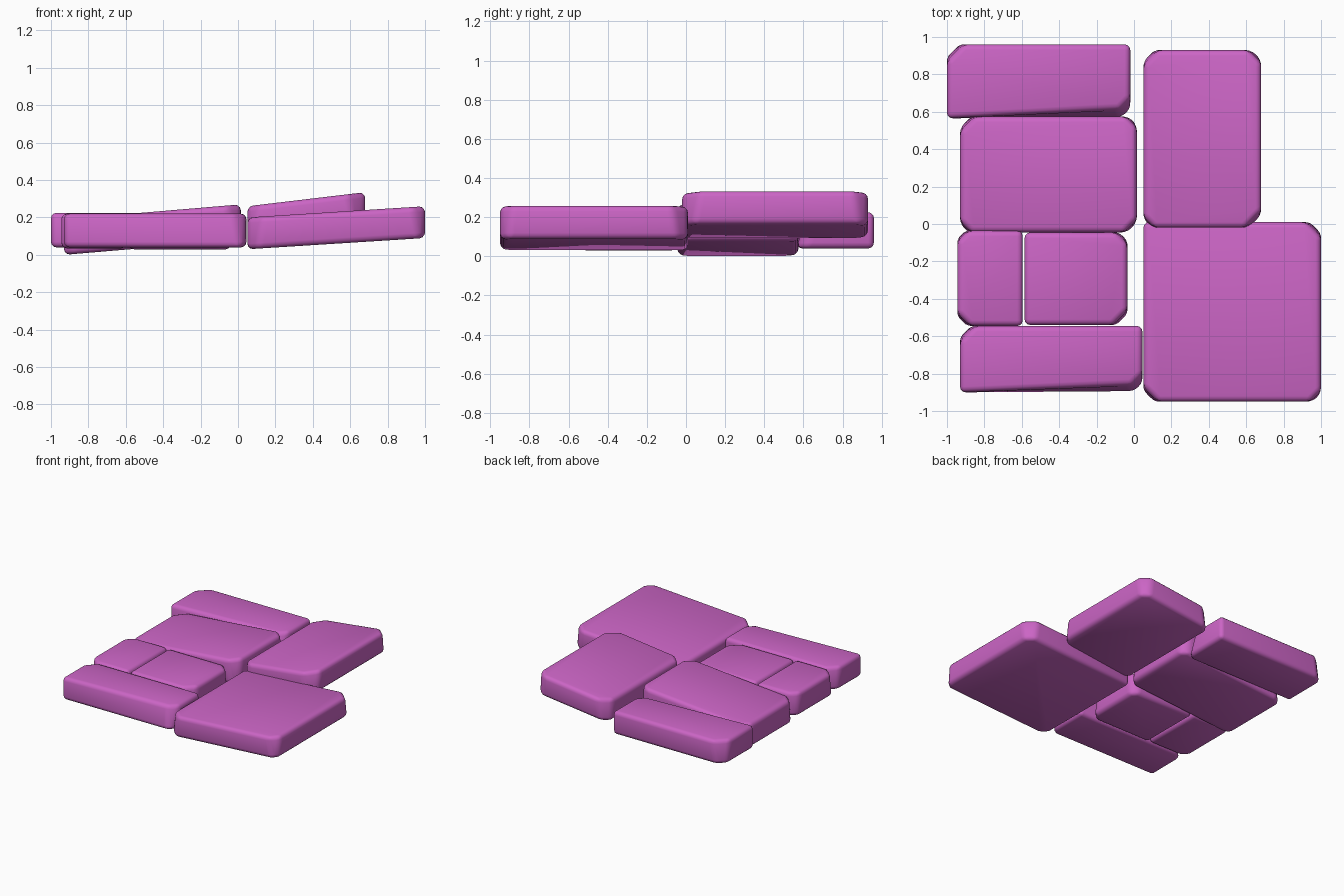
import bpy

cube = bpy.data.objects.get("Cube")
if cube:
    bpy.data.objects.remove(cube, do_unlink=True)

# Single stone colour
stone = bpy.data.materials.new("orchid_stone")
stone.use_nodes = True
colour = (0.60, 0.13, 0.56, 1.0)
stone.diffuse_color = colour
stone.node_tree.nodes["Principled BSDF"].inputs["Base Color"].default_value = colour


def ring(x0, x1, y0, y1, chops, factor, pull):
    """Outline from front-left anticlockwise, with cut corners."""
    corners = [(x0, y0, 1, 1), (x1, y0 + pull, -1, 1), (x1, y1, -1, -1), (x0, y1, 1, -1)]
    points = []
    for i, ((x, y, sx, sy), chop) in enumerate(zip(corners, chops)):
        c = chop * factor
        pair = [(x, y + sy * c), (x + sx * c, y)]
        if i % 2:
            pair.reverse()
        points += pair if chop else [(x, y)]
    return points


def slab(name, x0, x1, y0, y1, low, thick, rise=0.0, chops=(0, 0, 0, 0), pull=0.0):
    """Paving stone; rise lifts the +x end, pull leans the front face back there."""
    def height(x):
        return low + rise * (x - x0) / (x1 - x0)
    bottom = ring(x0, x1, y0, y1, chops, 0.7, 0)
    top = ring(x0, x1, y0, y1, chops, 1.0, pull)
    n = len(top)
    verts = [(x, y, height(x)) for x, y in bottom]
    verts += [(x, y, height(x) + thick) for x, y in top]
    faces = [tuple(reversed(range(n))), tuple(range(n, 2 * n))]
    faces += [(i, (i + 1) % n, n + (i + 1) % n, n + i) for i in range(n)]
    mesh = bpy.data.meshes.new(name)
    mesh.from_pydata(verts, [], faces)
    mesh.materials.append(stone)
    mesh.polygons.foreach_set("use_smooth", [True] * len(mesh.polygons))
    obj = bpy.data.objects.new(name, mesh)
    bpy.context.collection.objects.link(obj)
    # Worn, rounded edges
    bevel = obj.modifiers.new("worn_edges", "BEVEL")
    bevel.width = 0.03
    bevel.segments = 3
    bevel.limit_method = 'ANGLE'
    bevel.angle_limit = 0.4
    return obj


# Chops: front left, front right, back right, back left
slab("large_front_slab", 0.05, 1.0, -0.95, 0.01, 0.03, 0.17, 0.06, (0.08, 0.06, 0.08, 0))
slab("tall_back_slab", 0.05, 0.68, -0.02, 0.93, 0.09, 0.17, 0.075, (0.06, 0.09, 0.07, 0.08))
slab("back_long_slab", -1.0, -0.02, 0.565, 0.96, 0.04, 0.185, 0, (0, 0.06, 0, 0.09), 0.05)
slab("middle_slab", -0.93, 0.015, -0.045, 0.575, 0.0, 0.19, 0.08, (0.06, 0.07, 0.06, 0.08))
slab("small_left_slab", -0.945, -0.595, -0.545, -0.035, 0.035, 0.185, 0, (0.07, 0, 0, 0.06))
slab("small_square_slab", -0.585, -0.035, -0.54, -0.045, 0.03, 0.19, 0, (0, 0.08, 0.06, 0))
slab("front_long_slab", -0.93, 0.045, -0.9, -0.545, 0.04, 0.18, 0, (0, 0.06, 0, 0.08), 0.04)
